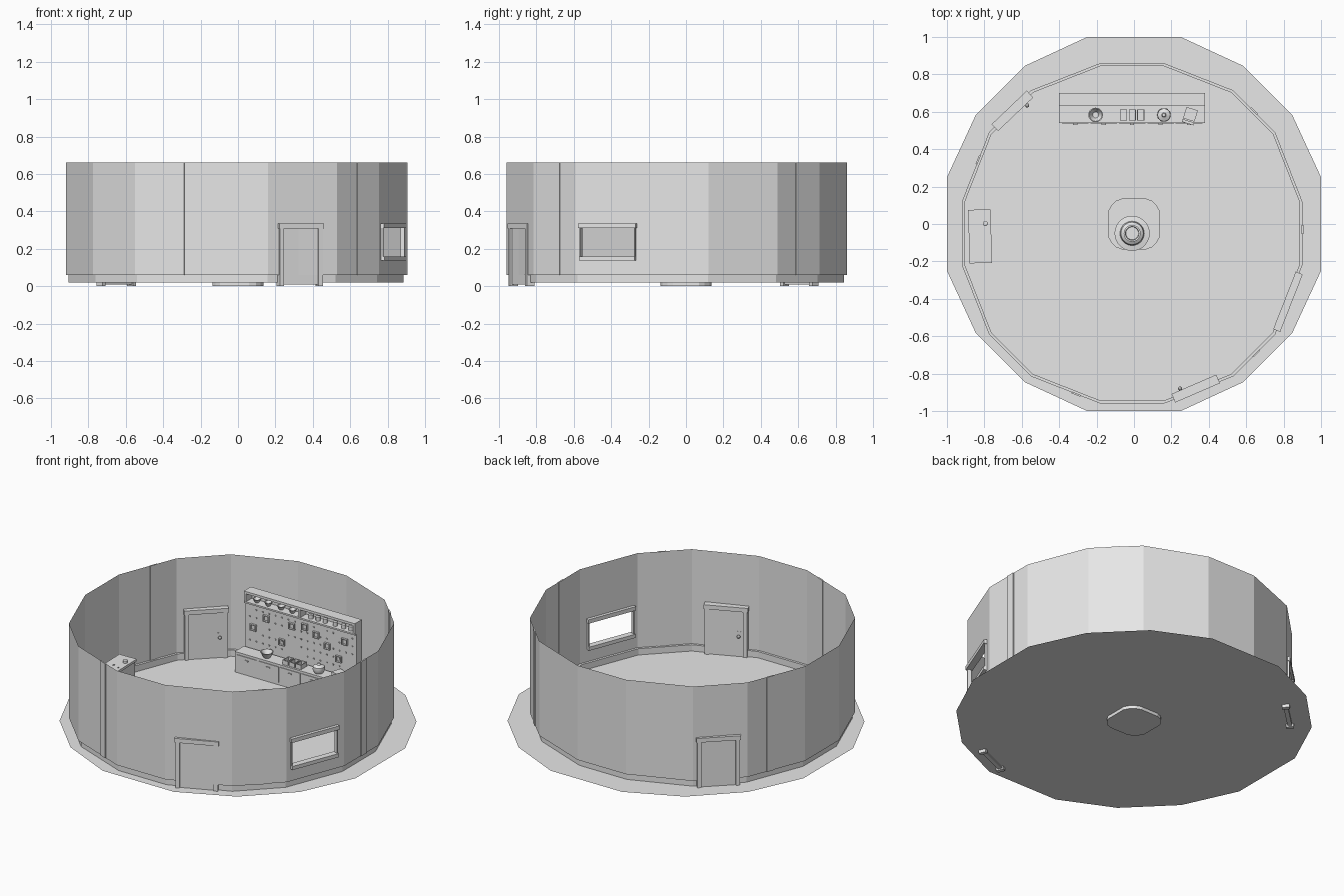
import bpy, bmesh, math, random
from mathutils import Matrix, Vector

if "Cube" in bpy.data.objects:
    bpy.data.objects.remove(bpy.data.objects["Cube"])

random.seed(4)
FLOOR = 0.02
CX, CY = -0.01, -0.05

grey = bpy.data.materials.new("light_grey")
grey.diffuse_color = (0.8, 0.8, 0.8, 1)
grey.use_nodes = True
grey.node_tree.nodes["Principled BSDF"].inputs["Base Color"].default_value = grey.diffuse_color


def finish(name, bm, M=Matrix(), smooth=False):
    mesh = bpy.data.meshes.new(name)
    bm.to_mesh(mesh)
    bm.free()
    mesh.materials.append(grey)
    ob = bpy.data.objects.new(name, mesh)
    ob.matrix_world = M
    bpy.context.collection.objects.link(ob)
    if smooth:
        bpy.context.view_layer.objects.active = ob
        ob.select_set(True)
        bpy.ops.object.shade_smooth_by_angle(angle=math.radians(35))
        ob.select_set(False)
    return ob


def box(bm, x0, x1, y0, y1, z0, z1):
    M = Matrix.Translation(((x0 + x1) / 2, (y0 + y1) / 2, (z0 + z1) / 2))
    M = M @ Matrix.Diagonal((x1 - x0, y1 - y0, z1 - z0, 1))
    bmesh.ops.create_cube(bm, size=1, matrix=M)


def place(x, y, deg, z=0):
    return Matrix.Translation((x, y, z)) @ Matrix.Rotation(math.radians(deg), 4, 'Z')


def lathe(bm, profile, x, y, segs=20):
    """Spin a list of (radius, z) around a vertical axis."""
    rings = [[bm.verts.new((x + r * math.cos(2 * math.pi * i / segs),
                            y + r * math.sin(2 * math.pi * i / segs), z))
              for i in range(segs)] for r, z in profile]
    for a, b in zip(rings, rings[1:]):
        for i in range(segs):
            j = (i + 1) % segs
            bm.faces.new((a[i], a[j], b[j], b[i]))
    bm.faces.new(rings[0][::-1])
    bm.faces.new(rings[-1])


def sixteen(a, b, c, d, x=0, y=0):
    """Sixteen-sided outline from the two corners of one octant pair."""
    q = [(a, b), (c, d), (d, c), (b, a)]
    pts = []
    for k in range(4):
        for px, py in q:
            for _ in range(k):
                px, py = -py, px
            pts.append(Vector((px + x, py + y, 0)))
    return pts


# Ground slab: a single flat sheet
bm = bmesh.new()
bm.faces.new([bm.verts.new(p + Vector((0, 0, FLOOR))) for p in sixteen(1, 0.25, 0.845, 0.585)])
finish("floor", bm)

# Walls, with an opening left in one panel for the window
outer = sixteen(0.91, 0.17, 0.765, 0.54, CX, CY)
inner = sixteen(0.895, 0.167, 0.752, 0.531, CX, CY)
WIN = 14
bm = bmesh.new()


def quad(p, q, z0, z1):
    bm.faces.new([bm.verts.new((v.x, v.y, z)) for v, z in ((p, z0), (q, z0), (q, z1), (p, z1))])


for i in range(16):
    p, q = outer[i], outer[(i + 1) % 16]
    if i == WIN:
        a, b = p.lerp(q, 0.08), p.lerp(q, 0.86)
        quad(p, a, 0.06, 0.66)
        quad(b, q, 0.06, 0.66)
        quad(a, b, 0.06, 0.16)
        quad(a, b, 0.31, 0.66)
    else:
        quad(p, q, 0.06, 0.66)
bmesh.ops.remove_doubles(bm, verts=bm.verts, dist=0.0005)
finish("wall", bm)

# Recessed skirting with a ledge under the wall
bm = bmesh.new()
for i in range(16):
    j = (i + 1) % 16
    quad(inner[i], inner[j], FLOOR, 0.06)
    bm.faces.new([bm.verts.new((v.x, v.y, 0.06)) for v in (inner[i], inner[j], outer[j], outer[i])])
bmesh.ops.remove_doubles(bm, verts=bm.verts, dist=0.0005)
finish("skirting", bm)

# Vertical wall strips, each set on the panel its angle falls in
for deg in (1.3, 45, 154.5, 250.8, 316):
    d = Vector((math.cos(math.radians(deg)), math.sin(math.radians(deg)), 0))
    c = Vector((CX, CY, 0))
    for i in range(16):
        p, q = outer[i], outer[(i + 1) % 16]
        e = q - p
        n = Vector((e.y, -e.x, 0))
        t = (p - c).dot(n) / d.dot(n) if d.dot(n) > 0 else -1
        hit = c + d * t
        u = (hit - p).dot(e) / e.length_squared
        if t > 0 and 0 <= u <= 1:
            bm = bmesh.new()
            box(bm, -0.025, 0.025, -0.005, 0.004, 0.06, 0.66)
            finish("wall_strip", bm, place(hit.x, hit.y, math.degrees(math.atan2(e.y, e.x))))
            break

# Doors: local -y faces outdoors
for M, name in ((place(0.33, -0.88, 23.4), "front_door"), (place(-0.65, 0.605, 223.7), "back_door")):
    bm = bmesh.new()
    for s in (-1, 1):
        box(bm, *sorted((s * 0.1, s * 0.125)), -0.022, 0.022, 0, 0.308)
    box(bm, -0.13, 0.13, -0.025, 0.025, 0.308, 0.335)
    finish(name + "_frame", bm, M)
    bm = bmesh.new()
    box(bm, -0.1, 0.1, -0.012, 0.014, 0.008, 0.308)
    finish(name, bm, M)
    bm = bmesh.new()
    box(bm, -0.088, -0.066, 0.014, 0.018, 0.13, 0.18)
    box(bm, -0.08, -0.074, 0.018, 0.03, 0.152, 0.158)
    bmesh.ops.create_icosphere(bm, subdivisions=2, radius=0.011,
                               matrix=Matrix.Translation((-0.077, 0.034, 0.155)))
    finish(name + "_handle", bm, M)

# Window frame: deep head and sill, thin sides
p, q = outer[WIN], outer[15]
mid, e = p.lerp(q, 0.47), q - p
M = place(mid.x, mid.y, math.degrees(math.atan2(e.y, e.x)))
bm = bmesh.new()
box(bm, -0.165, 0.165, -0.02, 0.02, 0.31, 0.335)
box(bm, -0.16, 0.16, -0.02, 0.02, 0.137, 0.16)
for s in (-1, 1):
    box(bm, *sorted((s * 0.153, s * 0.16)), -0.012, 0.012, 0.16, 0.31)
finish("window_frame", bm, M)

# Workbench: low counter with drawer fronts
bm = bmesh.new()
box(bm, -0.4, 0.38, 0.54, 0.63, FLOOR, 0.15)
for i in range(5):
    x = -0.385 + i * 0.152
    box(bm, x, x + 0.142, 0.536, 0.54, 0.035, 0.135)
    box(bm, x + 0.06, x + 0.082, 0.53, 0.536, 0.11, 0.117)
finish("counter", bm)

# Tall back board with an open shelf along the top
bm = bmesh.new()
box(bm, -0.4, 0.38, 0.645, 0.7, FLOOR, 0.435)
box(bm, -0.4, 0.38, 0.69, 0.7, 0.435, 0.485)
box(bm, -0.4, 0.38, 0.63, 0.7, 0.485, 0.5)
box(bm, -0.4, 0.38, 0.63, 0.645, 0.425, 0.435)
for x in (-0.4, -0.02, 0.365):
    box(bm, x, x + 0.015, 0.632, 0.69, 0.435, 0.485)
finish("back_board", bm)

# Pegs and small framed boxes on the board
bm = bmesh.new()
for r in range(5):
    for c in range(17):
        x, z = -0.37 + c * 0.045, 0.19 + r * 0.05
        if random.random() < 0.75:
            box(bm, x, x + 0.007, 0.639, 0.645, z, z + 0.007)
finish("pegs", bm)
bm = bmesh.new()
for x, z in ((-0.34, 0.28), (-0.25, 0.36), (-0.07, 0.36), (0.02, 0.38),
             (0.1, 0.35), (-0.14, 0.24), (0.18, 0.3), (0.26, 0.24), (0.3, 0.36)):
    w = 0.02
    for s in (-1, 1):
        box(bm, *sorted((x + s * w, x + s * (w - 0.005))), 0.632, 0.645, z - w, z + w)
        box(bm, x - w, x + w, 0.632, 0.645, *sorted((z + s * w, z + s * (w - 0.005))))
finish("hanging_boxes", bm)

# Bowls and jars on the top shelf
bm = bmesh.new()
for x in (-0.33, -0.25, -0.16, -0.08):
    lathe(bm, [(0.012, 0.435), (0.024, 0.458), (0.02, 0.458), (0.01, 0.44)], x, 0.662, 14)
for x in (0.05, 0.1, 0.15, 0.22, 0.28, 0.33):
    lathe(bm, [(0.014, 0.435), (0.014, 0.46), (0.008, 0.465), (0.008, 0.472)], x, 0.662, 12)
finish("shelf_jars", bm, smooth=True)

# Counter-top items: bowl, three trays, pot and a turned block
bm = bmesh.new()
lathe(bm, [(0.02, 0.15), (0.039, 0.185), (0.034, 0.185), (0.016, 0.156)], -0.205, 0.583)
lathe(bm, [(0.025, 0.15), (0.036, 0.17), (0.034, 0.19), (0.012, 0.2), (0.008, 0.21)], 0.16, 0.583)
finish("bowl_and_pot", bm, smooth=True)
bm = bmesh.new()
for x in (-0.075, -0.028, 0.017):
    box(bm, x, x + 0.038, 0.553, 0.613, 0.15, 0.157)
    for a in (x, x + 0.034):
        box(bm, a, a + 0.004, 0.553, 0.613, 0.157, 0.178)
    for b in (0.553, 0.609):
        box(bm, x + 0.004, x + 0.034, b, b + 0.004, 0.157, 0.178)
finish("trays", bm)
bm = bmesh.new()
box(bm, -0.032, 0.032, -0.025, 0.038, 0.15, 0.19)
box(bm, -0.032, 0.032, -0.045, -0.03, 0.15, 0.165)
finish("turned_block", bm, place(0.3, 0.58, -17))

# Small side cabinet by the left wall
bm = bmesh.new()
box(bm, -0.06, 0.06, -0.143, 0.143, 0.165, 0.18)
box(bm, -0.053, 0.053, -0.135, 0.135, FLOOR, 0.165)
for y in (-0.1, -0.05, 0.0):
    box(bm, -0.01, 0.0, y - 0.006, y + 0.006, 0.18, 0.184)
    box(bm, 0.035, 0.04, y - 0.02, y - 0.014, 0.18, 0.184)
lathe(bm, [(0.014, 0.18), (0.014, 0.195), (0.008, 0.198)], 0.03, 0.068, 14)
finish("side_cabinet", bm, place(-0.823, -0.066, 1.5))

# Centre plinth, set through the floor, with a stepped round pedestal
bm = bmesh.new()
oct_pts = [(0.137, 0.07), (0.12, 0.1), (0.095, 0.125), (0.06, 0.137)]
outline = [(x, y) for x, y in oct_pts] + [(-x, y) for x, y in oct_pts[::-1]]
outline += [(-x, -y) for x, y in oct_pts] + [(x, -y) for x, y in oct_pts[::-1]]
f = bm.faces.new([bm.verts.new((x, y, 0)) for x, y in outline])
top = bmesh.ops.extrude_face_region(bm, geom=[f])["geom"]
bmesh.ops.translate(bm, vec=(0, 0, 0.045), verts=[v for v in top if isinstance(v, bmesh.types.BMVert)])
bm.faces.new([v for v in bm.verts if v.co.z == 0][::-1]) if not any(
    all(v.co.z == 0 for v in g.verts) for g in bm.faces) else None
bmesh.ops.recalc_face_normals(bm, faces=bm.faces)
finish("plinth", bm)
bm = bmesh.new()
lathe(bm, [(0.094, 0.045), (0.094, 0.065), (0.065, 0.07), (0.06, 0.1), (0.045, 0.11),
           (0.045, 0.16), (0.036, 0.16), (0.034, 0.12)], CX, CY, 28)
finish("pedestal", bm, smooth=True)
